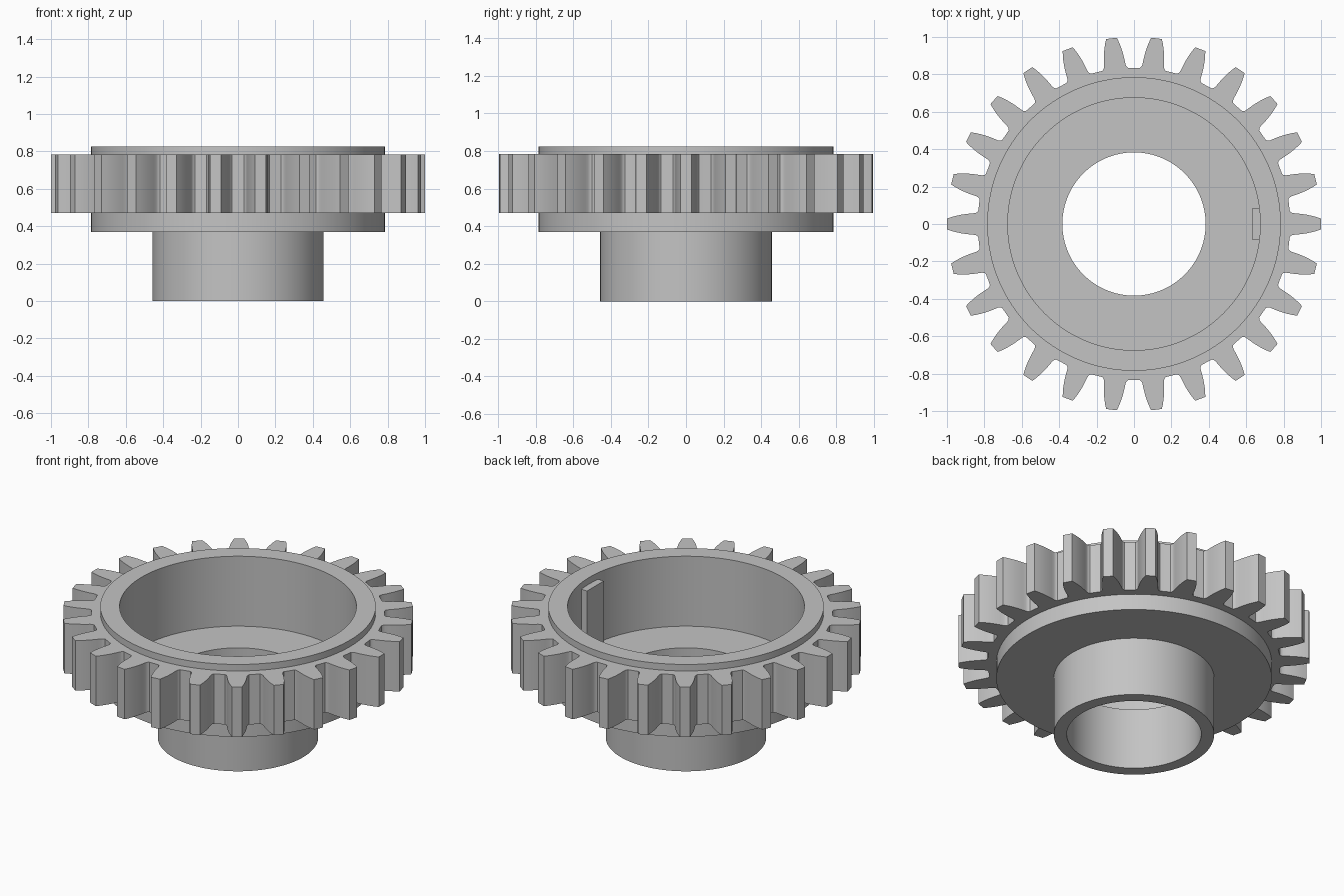
import bpy, bmesh
from math import sin, cos, tau, radians

cube = bpy.data.objects.get("Cube")
if cube:
    bpy.data.objects.remove(cube)

TEETH = 26
GEAR_Z = (0.47, 0.784)
FLOOR_Z = 0.385

steel = bpy.data.materials.new("light grey")
steel.use_nodes = True
colour = (0.55, 0.55, 0.55, 1)
steel.diffuse_color = colour
steel.node_tree.nodes["Principled BSDF"].inputs["Base Color"].default_value = colour


def polar(r, a, z):
    return (r * cos(a), r * sin(a), z)


def add_part(name, rings):
    """Join closed rings of points into a tube that closes on itself."""
    bm = bmesh.new()
    rows = [[bm.verts.new(p) for p in ring] for ring in rings]
    for a, b in zip(rows, rows[1:] + rows[:1]):
        for i in range(len(a)):
            j = (i + 1) % len(a)
            bm.faces.new((a[i], a[j], b[j], b[i]))
    bmesh.ops.recalc_face_normals(bm, faces=bm.faces)
    mesh = bpy.data.meshes.new(name)
    bm.to_mesh(mesh)
    bm.free()
    mesh.materials.append(steel)
    obj = bpy.data.objects.new(name, mesh)
    bpy.context.collection.objects.link(obj)
    bpy.ops.object.select_all(action='DESELECT')
    obj.select_set(True)
    bpy.context.view_layer.objects.active = obj
    bpy.ops.object.shade_smooth_by_angle(angle=radians(32))
    return obj


# Hub, flange and open cup as one turned section
section = [(0.383, 0), (0.457, 0), (0.457, 0.37), (0.785, 0.37),
           (0.785, 0.825), (0.675, 0.825), (0.675, FLOOR_Z), (0.383, FLOOR_Z)]
SEGMENTS = 128
add_part("hub_and_cup", [[polar(r, tau * i / SEGMENTS, z) for i in range(SEGMENTS)]
                         for r, z in section])

# Toothed ring: half a tooth as (radius, degrees from its centre), mirrored
half = [(1.0, 1.65), (0.975, 2.2), (0.95, 2.67), (0.925, 3.07), (0.9, 3.4),
        (0.875, 3.68), (0.855, 3.88), (0.843, 4.2), (0.836, 4.75)]
tooth = [(r, -a) for r, a in reversed(half)] + half + [(0.835, 180 / TEETH)]
outline = [(r, radians(a) + tau * t / TEETH) for t in range(TEETH) for r, a in tooth]
low, high = GEAR_Z
add_part("toothed_ring", [
    [polar(0.75, a, low) for r, a in outline],
    [polar(r, a, low) for r, a in outline],
    [polar(r, a, high) for r, a in outline],
    [polar(0.75, a, high) for r, a in outline]])

# Key on the inner wall of the cup
bpy.ops.mesh.primitive_cube_add(size=1)
key = bpy.context.object
key.name = "inner_key"
key.scale = (0.06, 0.166, high - FLOOR_Z + 0.005)
key.location = (0.66, 0, (high + FLOOR_Z - 0.005) / 2)
bpy.ops.object.transform_apply(location=True, rotation=False, scale=True)
key.data.materials.append(steel)
